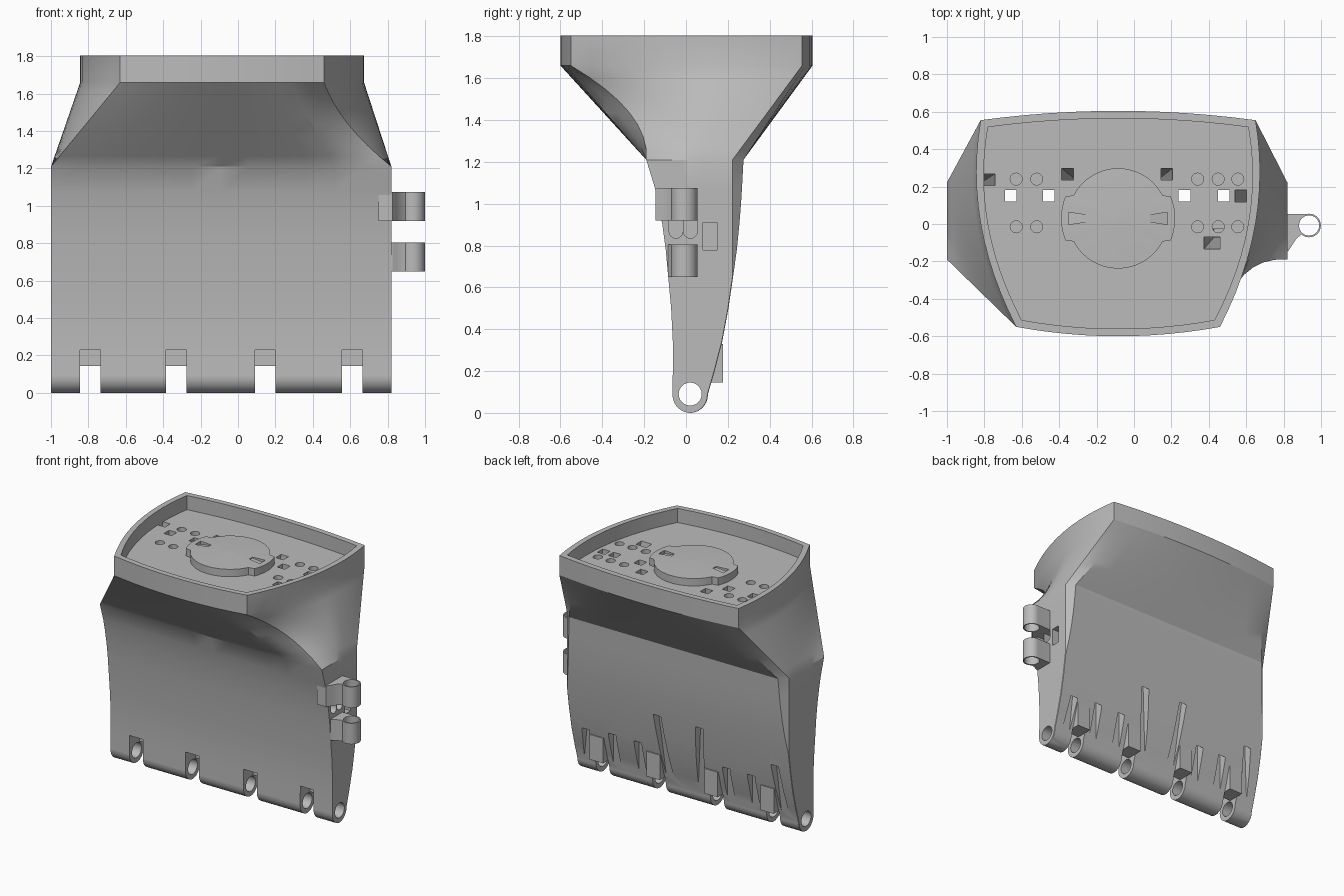
import bpy, bmesh, math
from mathutils import Vector

if "Cube" in bpy.data.objects:
    bpy.data.objects.remove(bpy.data.objects["Cube"])

grey = bpy.data.materials.new("plain_grey")
grey.diffuse_color = (0.5, 0.5, 0.5, 1)
grey.use_nodes = True
grey.node_tree.nodes["Principled BSDF"].inputs["Base Color"].default_value = grey.diffuse_color


def loft(name, rings):
    """Solid skin through rings of equal point count, capped at both ends."""
    bm = bmesh.new()
    vs = [[bm.verts.new(p) for p in r] for r in rings]
    n = len(rings[0])
    for a, b in zip(vs, vs[1:]):
        for i in range(n):
            j = (i + 1) % n
            bm.faces.new((a[i], a[j], b[j], b[i]))
    bm.faces.new(vs[0][::-1])
    bm.faces.new(vs[-1])
    bmesh.ops.recalc_face_normals(bm, faces=bm.faces)
    me = bpy.data.meshes.new(name)
    bm.to_mesh(me)
    bm.free()
    ob = bpy.data.objects.new(name, me)
    bpy.context.collection.objects.link(ob)
    me.materials.append(grey)
    return ob


def box(name, x0, x1, y0, y1, z0, z1):
    r = [(x0, y0), (x1, y0), (x1, y1), (x0, y1)]
    return loft(name, [[(x, y, z) for x, y in r] for z in (z0, z1)])


def bore(p0, p1, u, v, sides=4, axis="z"):
    """Straight or slanted shaft with a square or round mouth."""
    if sides == 4:
        sec = [(-u, -v), (u, -v), (u, v), (-u, v)]
    else:
        sec = [(u * math.cos(2 * math.pi * k / sides), v * math.sin(2 * math.pi * k / sides))
               for k in range(sides)]
    off = [Vector((a, b, 0)) if axis == "z" else Vector((0, a, b)) for a, b in sec]
    return loft("cutter", [[Vector(p) + o for o in off] for p in (p0, p1)])


def cut(ob, cutter):
    cutter.hide_render = True
    m = ob.modifiers.new("cut", "BOOLEAN")
    m.operation, m.solver, m.object = "DIFFERENCE", "EXACT", cutter
    bpy.context.view_layer.objects.active = ob
    bpy.ops.object.modifier_apply(modifier=m.name)
    bpy.data.objects.remove(cutter)


def smooth(ob, angle=25):
    bpy.ops.object.select_all(action="DESELECT")
    ob.select_set(True)
    bpy.context.view_layer.objects.active = ob
    bpy.ops.object.shade_smooth_by_angle(angle=math.radians(angle))


N = 12  # points per side of each ring


def mix(a, b, t):
    return a + (b - a) * t


def body_ring(z, yf, yb):
    ys = min(yb - 0.003, 0.222)  # back corners are chamfered higher up
    c = yb - ys
    pts = [(mix(-1, .82, i / N), yf) for i in range(N)]
    pts += [(.82, mix(yf, ys, i / N)) for i in range(N)]
    pts += [(.82, ys)] + [(mix(.82 - c, -1 + c, i / (N - 2)), yb) for i in range(N - 1)]
    pts += [(-1, mix(ys, yf, i / N)) for i in range(N)]
    return [Vector((x, y, z)) for x, y in pts]


def top_ring(z, inset=0.0):
    cs = [Vector((-.63, -.55)), Vector((.46, -.55)), Vector((.65, .555)), Vector((-.82, .555))]
    bulge = [Vector((0, -.05)), Vector((.095, 0)), Vector((0, .05)), Vector((-.095, 0))]
    pts = []
    for s in range(4):
        for i in range(N):
            t = i / N
            p = cs[s].lerp(cs[(s + 1) % 4], t) + bulge[s] * 4 * t * (1 - t)
            pts.append(Vector((-.085 + (p.x + .085) * (1 - inset / .75), p.y * (1 - inset / .6), z)))
    return pts


# main housing: hinge barrel, curved wall, funnel, rim, recessed floor
rings = []
for a in range(85, 0, -12):
    w = .085 * math.cos(math.radians(a))
    rings.append(body_ring(.0885 - .0885 * math.sin(math.radians(a)), .02 - w, .02 + w))
wall = [(.09, -.065, .105), (.2, -.063, .137), (.34, -.063, .173), (.5, -.071, .203), (.65, -.085, .225),
        (.78, -.097, .243), (.9, -.113, .255), (1.0, -.132, .263), (1.08, -.15, .268), (1.21, -.19, .275)]
rings += [body_ring(*w) for w in wall]
low, high = rings[-1], top_ring(1.66)
for k in range(1, 8):
    t = k / 8
    ring = []
    for i, (p, q) in enumerate(zip(low, high)):
        weight = max(0, 1 - (N - i) / 2) if i < N else max(0, 1 - (i - N) / 7)
        ring.append(p.lerp(q, t) + Vector((-.05, .1, 0)) * weight * 4 * t * (1 - t))
    rings.append(ring)
rings += [high, top_ring(1.805), top_ring(1.805, .04), top_ring(1.70, .04)]
housing = loft("housing", rings)

# hinge pin hole and the notches between knuckles
cut(housing, bore((-1.2, .02, .09), (1.0, .02, .09), .055, .055, 24, "x"))
notches = (-.79, -.33, .145, .61)
for x in notches:
    cut(housing, box("cutter", x - .055, x + .055, -.5, .5, -.1, .145))
    cut(housing, box("cutter", x - .055, x + .055, -.5, .05, .1, .23))

# square shafts running from the floor to slits low on the back
shafts = [(-.77, .24, -.918), (-.66, .15, -.66), (-.455, .15, -.455), (-.36, .27, -.205),
          (.18, .27, .02), (.27, .15, .27), (.48, .15, .48), (.565, .15, .738)]
for x, y, xb in shafts:
    yb = .15 if x == xb else .145
    cut(housing, bore((x, y, 1.75), (xb, yb, -.05), .031, .031))
# shaft to the side port
cut(housing, bore((.41, -.11, 1.75), (.47, -.04, 1.3), .043, .032))
cut(housing, bore((.9, .115, .845), (.7, .115, .845), .033, .066, 4, "x"))
# round sockets in the floor
for x in (-.63, -.52, .34, .45, .555):
    for y in (.24, -.015):
        cut(housing, bore((x, y, 1.75), (x, y, 1.42), .032, .032, 20))
# two round-bottomed ports between the side lugs
for y in (-.048, .021):
    cut(housing, bore((.9, y, .868), (.72, y, .868), .033, .033, 16, "x"))
    cut(housing, bore((.9, y, .899), (.72, y, .899), .033, .031, 4, "x"))
smooth(housing)

# small stop blocks on the back above each notch
for x in notches:
    box("stop_block", x - .055, x + .055, .09, .178, .145, .33)

# round hub with two ears and tapered grooves, standing on the floor
cx, cy = -.085, .03
outline = []
for k in range(72):
    a = 2 * math.pi * (k + .5) / 72
    r = .305 if abs(math.sin(a)) < .4 else .268
    outline.append((r * math.cos(a), r * math.sin(a)))
hub = loft("hub", [[(cx + x * s, cy + y * s, z) for x, y in outline]
                   for z, s in ((1.69, 1), (1.755, 1), (1.765, .02))])
for s in (-1, 1):
    groove = [(.17, -.018), (.265, -.033), (.265, .033), (.17, .018)]
    cut(hub, loft("cutter", [[(cx + s * x, cy + y, z + (.17 - x) * k) for x, y in groove]
                             for z, k in ((1.752, .2), (1.8, 0))]))
smooth(hub)

# side lugs with a vertical pin hole
for name, z0, z1, yf in (("upper_lug", .92, 1.075, -.145), ("lower_lug", .65, .805, -.085)):
    bx, by = .936, -.008
    pts = [(.75, .052)]
    for a in range(100, -131, -10):
        pts.append((bx + .063 * math.cos(math.radians(a)), by + .063 * math.sin(math.radians(a))))
    pts += [(.868, mix(-.056, yf, .25)), (.848, mix(-.056, yf, .6)), (.825, yf), (.75, yf)]
    lug = loft(name, [[(x, y, z) for x, y in pts] for z in (z0, z1)])
    cut(lug, bore((bx, by, z0 - .1), (bx, by, z1 + .1), .054, .054, 24))
    smooth(lug)
